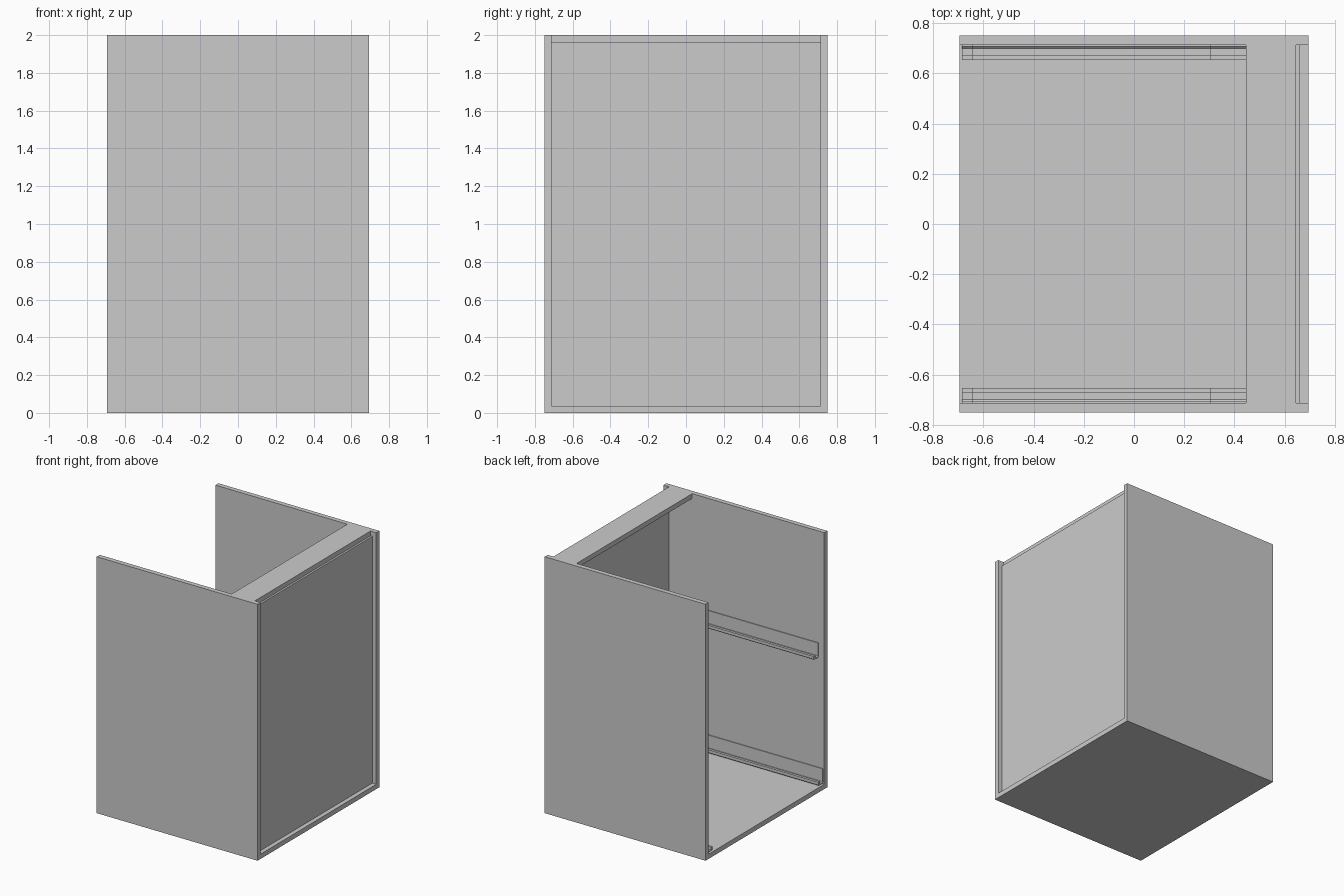
import bpy, bmesh

if "Cube" in bpy.data.objects:
    bpy.data.objects.remove(bpy.data.objects["Cube"])

# One flat colour for the whole cabinet
grey = bpy.data.materials.new("light_grey")
grey.diffuse_color = (0.6, 0.6, 0.6, 1)
grey.use_nodes = True
grey.node_tree.nodes["Principled BSDF"].inputs["Base Color"].default_value = grey.diffuse_color


def finish(name, bm):
    bmesh.ops.recalc_face_normals(bm, faces=bm.faces)
    mesh = bpy.data.meshes.new(name)
    bm.to_mesh(mesh)
    bm.free()
    mesh.materials.append(grey)
    obj = bpy.data.objects.new(name, mesh)
    bpy.context.collection.objects.link(obj)
    return obj


def box(name, x0, x1, y0, y1, z0, z1):
    bm = bmesh.new()
    bmesh.ops.create_cube(bm, size=1)
    for v in bm.verts:
        v.co.x = x1 if v.co.x > 0 else x0
        v.co.y = y1 if v.co.y > 0 else y0
        v.co.z = z1 if v.co.z > 0 else z0
    return finish(name, bm)


def slide(name, x0, x1, z, s):
    """Drawer slide: thin wall plate, floor and raised inner rim, swept along x."""
    profile = [(0.712, 0.112), (0.706, 0.112), (0.706, 0.012), (0.698, 0.004),
               (0.672, 0.004), (0.672, 0.028), (0.652, 0.028), (0.652, 0.006),
               (0.658, 0.0), (0.702, 0.0), (0.712, 0.010)]
    bm = bmesh.new()
    face = bm.faces.new([bm.verts.new((x0, s * y, z + h)) for y, h in profile])
    ext = bmesh.ops.extrude_face_region(bm, geom=[face], use_keep_orig=True)
    verts = [g for g in ext["geom"] if isinstance(g, bmesh.types.BMVert)]
    bmesh.ops.translate(bm, verts=verts, vec=(x1 - x0, 0, 0))
    return finish(name, bm)


W, T = 0.7125, 0.0375   # inner half width, board thickness
D = 0.694               # half depth

# Boards
box("bottom_panel", -D, D, -W, W, 0, T)
box("top_rail", 0.445, 0.645, -W, W, 2 - T, 2)
box("back_panel", 0.645, 0.66, -W, W, T, 2 - T)

# Sides and drawer slides, mirrored in y
for side, s in (("front", -1), ("rear", 1)):
    a, b = sorted((s * W, s * (W + T)))
    box(side + "_side_panel", -D, D, a, b, 0, 2)
    slide(side + "_lower_slide", -0.685, 0.565, 0.046, s)
    slide(side + "_upper_slide", -0.645, 0.307, 1.017, s)
